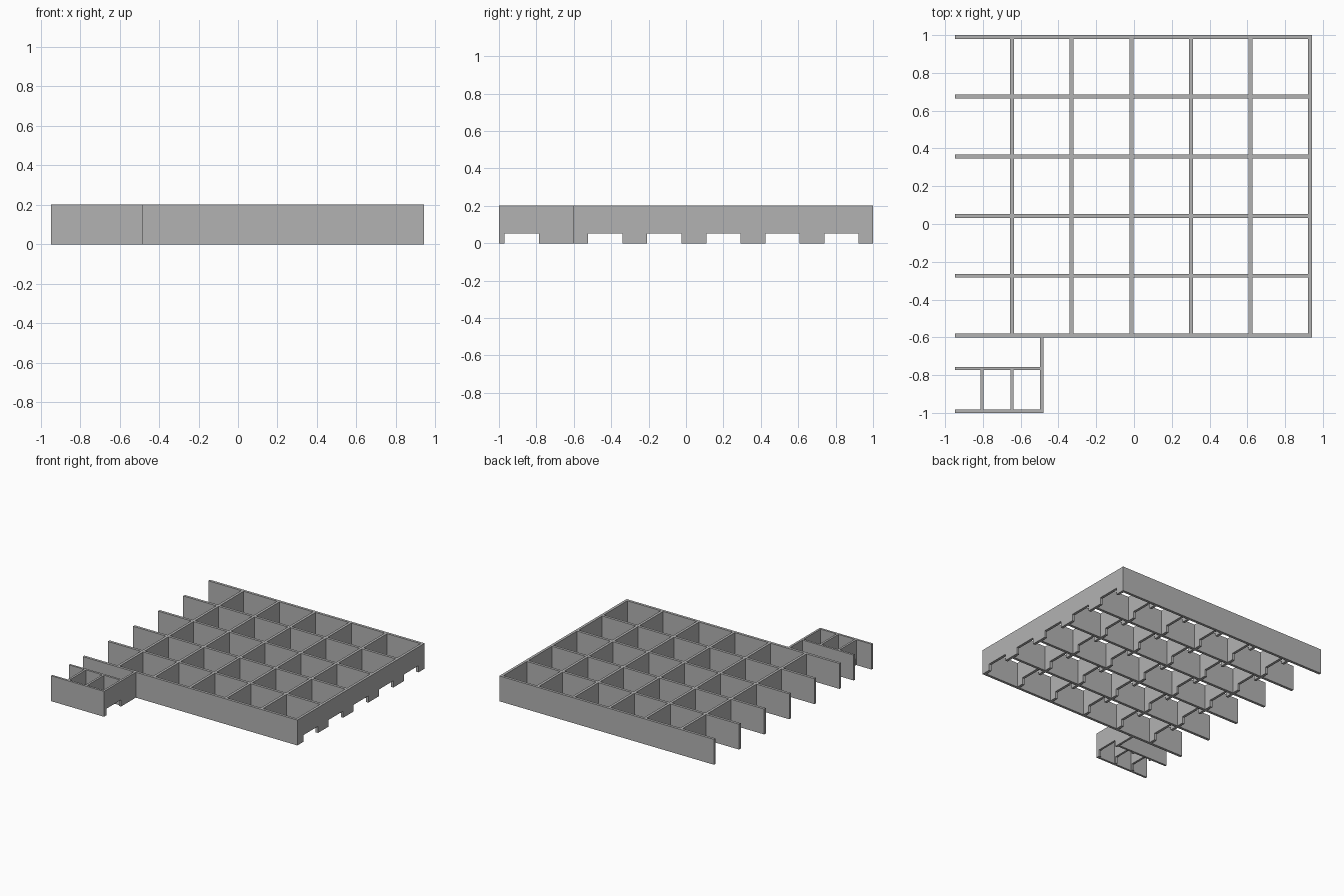
import bpy
import bmesh

if "Cube" in bpy.data.objects:
    bpy.data.objects.remove(bpy.data.objects["Cube"], do_unlink=True)

HEIGHT = 0.202
NOTCH_HEIGHT = 0.053
NOTCH_WIDTH = 0.183
LEFT_END = -0.947   # shared open side of all the long dividers

grey = bpy.data.materials.new("plain grey")
grey.use_nodes = True
colour = (0.45, 0.45, 0.45, 1)
grey.diffuse_color = colour
grey.node_tree.nodes["Principled BSDF"].inputs["Base Color"].default_value = colour


def extrude_outline(name, outline, direction):
    """Extrude a closed outline of 3D points into a solid panel."""
    bm = bmesh.new()
    face = bm.faces.new([bm.verts.new(p) for p in outline])
    result = bmesh.ops.extrude_face_region(bm, geom=[face])
    moved = [v for v in result["geom"] if isinstance(v, bmesh.types.BMVert)]
    bmesh.ops.translate(bm, vec=direction, verts=moved)
    bmesh.ops.recalc_face_normals(bm, faces=bm.faces)
    mesh = bpy.data.meshes.new(name)
    bm.to_mesh(mesh)
    bm.free()
    mesh.materials.append(grey)
    obj = bpy.data.objects.new(name, mesh)
    bpy.context.collection.objects.link(obj)


def long_divider(name, y, x_end, thick):
    """Solid panel running along x."""
    front = y - thick / 2
    outline = [(LEFT_END, front, 0), (x_end, front, 0),
               (x_end, front, HEIGHT), (LEFT_END, front, HEIGHT)]
    extrude_outline(name, outline, (0, thick, 0))


def notched_divider(name, x, y_start, y_end, notch_centres, thick):
    """Panel running along y with square notches in its lower edge."""
    side = x - thick / 2
    profile = [(y_start, 0)]
    for c in sorted(notch_centres):
        a, b = c - NOTCH_WIDTH / 2, c + NOTCH_WIDTH / 2
        profile += [(a, 0), (a, NOTCH_HEIGHT), (b, NOTCH_HEIGHT), (b, 0)]
    profile += [(y_end, 0), (y_end, HEIGHT), (y_start, HEIGHT)]
    extrude_outline(name, [(side, y, z) for y, z in profile], (thick, 0, 0))


# Main grid
THICK = 0.021
PITCH = 0.316
rows = [-0.59 + PITCH * i for i in range(6)]
columns = [-0.646 + 0.3158 * i for i in range(6)]
cell_centres = [y + PITCH / 2 for y in rows[:-1]]
main_end = columns[-1] + THICK / 2
for i, y in enumerate(rows):
    long_divider(f"main_long_divider_{i + 1}", y, main_end, THICK)
for i, x in enumerate(columns):
    notched_divider(f"main_cross_divider_{i + 1}", x, rows[0] - THICK / 2,
                    rows[-1] + THICK / 2, cell_centres, THICK)

# Small grid at the front right corner
THIN = 0.017
small_rows = [-0.9915, -0.765]
small_centre = [sum(small_rows) / 2]
small_end = -0.48
for label, y in zip(("front", "back"), small_rows):
    long_divider(f"small_long_divider_{label}", y, small_end, THIN)
for i, x in enumerate((-0.805, -0.646)):
    notched_divider(f"small_cross_divider_{i + 1}", x, small_rows[0],
                    small_rows[1], small_centre, THIN)
notched_divider("small_end_wall", small_end - THIN / 2, small_rows[0] - THIN / 2,
                rows[0], small_centre, THIN)
